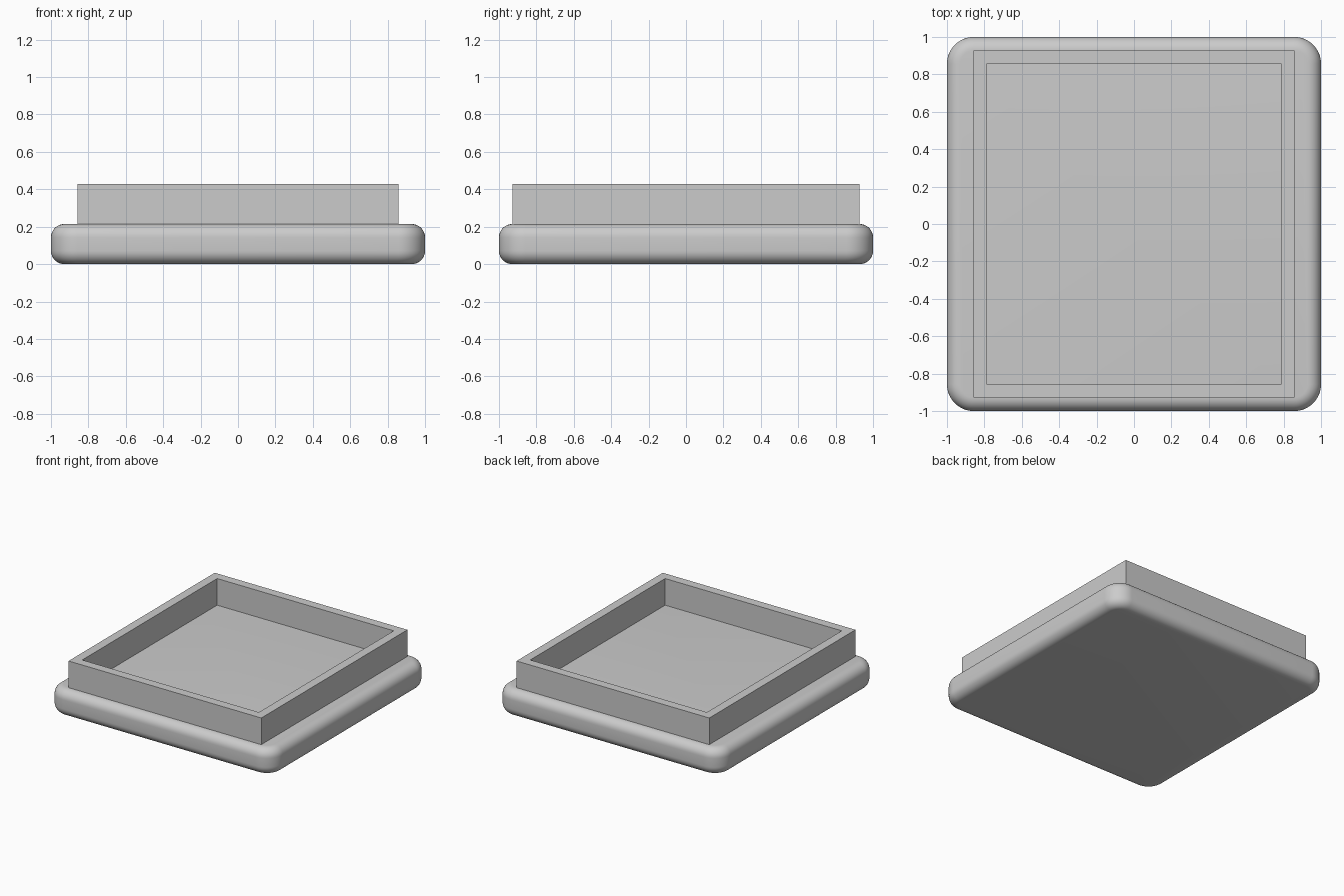
import bpy, bmesh

if "Cube" in bpy.data.objects:
    bpy.data.objects.remove(bpy.data.objects["Cube"])

U = 1 / 14          # design unit: the base is 28 x 28 x 3 units


def make_object(name, bm):
    bmesh.ops.recalc_face_normals(bm, faces=bm.faces)
    mesh = bpy.data.meshes.new(name)
    bm.to_mesh(mesh)
    bm.free()
    obj = bpy.data.objects.new(name, mesh)
    bpy.context.collection.objects.link(obj)
    return obj


def rectangle(bm, hx, hy, z):
    return [bm.verts.new((sx * hx, sy * hy, z))
            for sx, sy in ((-1, -1), (1, -1), (1, 1), (-1, 1))]


def bevel(bm, edges, radius, segments):
    bmesh.ops.bevel(bm, geom=edges, offset=radius, offset_type='OFFSET',
                    segments=segments, profile=0.5, affect='EDGES')


# Base slab: round the upright corners, then the top and bottom edges
bm = bmesh.new()
bmesh.ops.create_cube(bm, size=1)
for v in bm.verts:
    v.co = (v.co.x * 28 * U, v.co.y * 28 * U, (v.co.z + 0.5) * 3 * U)
bevel(bm, [e for e in bm.edges
           if abs(e.verts[0].co.z - e.verts[1].co.z) > U], 2 * U, 12)
bevel(bm, [e for e in bm.edges
           if abs(e.verts[0].co.z - e.verts[1].co.z) < 1e-5], U, 8)
base = make_object("base", bm)
bpy.context.view_layer.objects.active = base
base.select_set(True)
bpy.ops.object.shade_smooth_by_angle()

# Raised rim: open rectangular wall, sunk slightly into the base
bm = bmesh.new()
loops = [rectangle(bm, hx * U, hy * U, z * U) for hx, hy, z in
         ((12, 13, 2.9), (12, 13, 6), (11, 12, 6), (11, 12, 2.9))]
for i in range(4):
    a, b = loops[i], loops[(i + 1) % 4]
    for j in range(4):
        k = (j + 1) % 4
        bm.faces.new((a[j], a[k], b[k], b[j]))
make_object("rim", bm)
